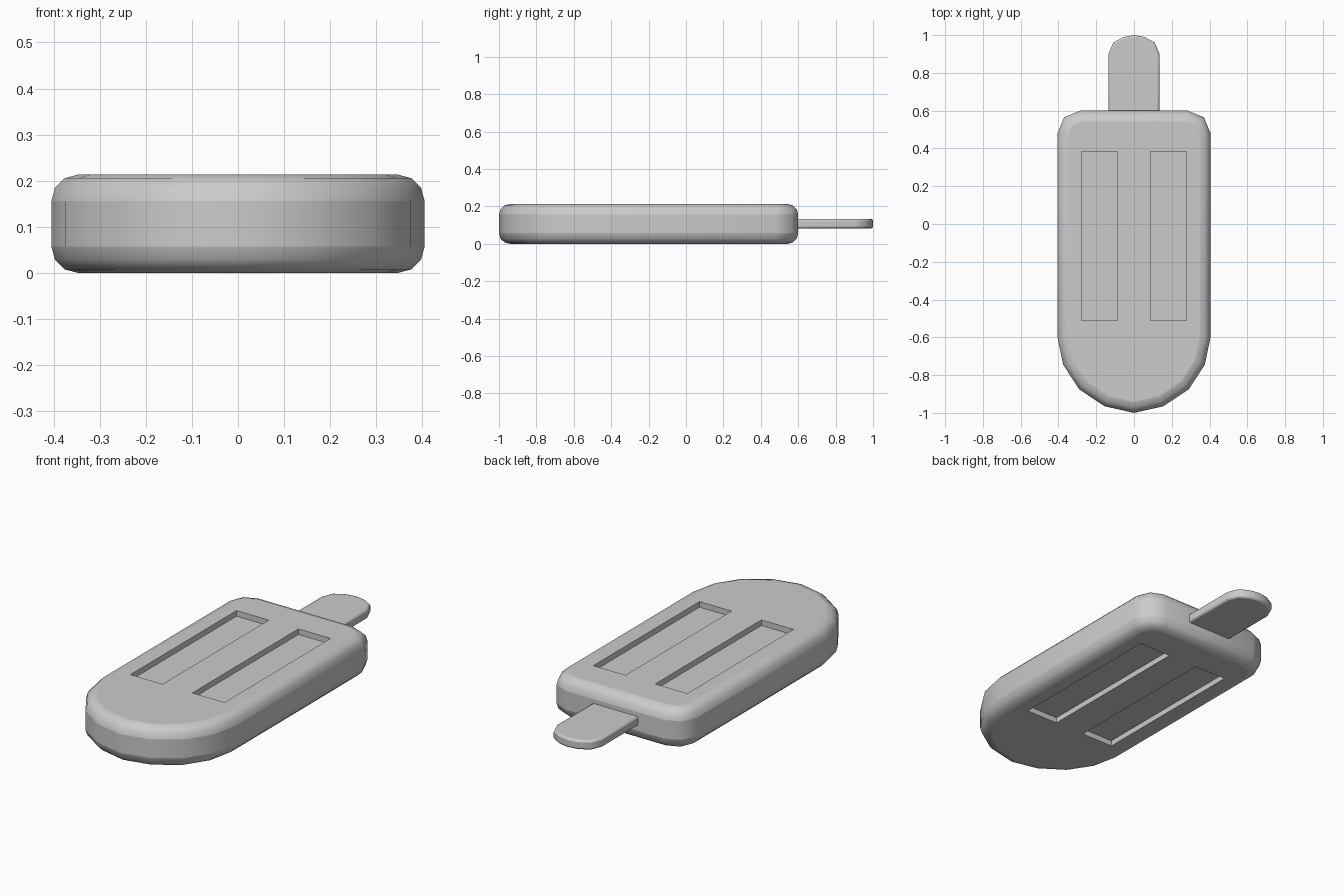
import bpy, bmesh

cube = bpy.data.objects.get("Cube")
if cube:
    bpy.data.objects.remove(cube, do_unlink=True)

grey = bpy.data.materials.new("plain grey")
grey.use_nodes = True
COLOUR = (0.6, 0.6, 0.6, 1)
grey.diffuse_color = COLOUR
grey.node_tree.nodes["Principled BSDF"].inputs["Base Color"].default_value = COLOUR


def slab(name, half, z0, z1):
    """Extrude an outline, mirrored across x, given from front to back on +x."""
    outline = half + [(-x, y) for x, y in reversed(half) if x > 0]
    bm = bmesh.new()
    face = bm.faces.new([bm.verts.new((x, y, z0)) for x, y in outline])
    top = bmesh.ops.extrude_face_region(bm, geom=[face])["geom"]
    for v in top:
        if isinstance(v, bmesh.types.BMVert):
            v.co.z = z1
    bmesh.ops.recalc_face_normals(bm, faces=bm.faces)
    mesh = bpy.data.meshes.new(name)
    bm.to_mesh(mesh)
    bm.free()
    mesh.materials.append(grey)
    obj = bpy.data.objects.new(name, mesh)
    bpy.context.collection.objects.link(obj)
    return obj


def round_rims(obj, width, segments):
    bevel = obj.modifiers.new("rounded rims", "BEVEL")
    bevel.width = width
    bevel.segments = segments
    bevel.limit_method = "ANGLE"
    bevel.angle_limit = 1.0


def smooth(obj):
    bpy.ops.object.select_all(action="DESELECT")
    obj.select_set(True)
    bpy.context.view_layer.objects.active = obj
    bpy.ops.object.shade_smooth_by_angle(angle=0.8)


# Ice bar: rounded front end, clipped back corners
THICK = 0.213
bar = slab("ice_bar", [(0, -1), (0.155, -0.965), (0.29, -0.875), (0.375, -0.745),
                       (0.405, -0.6), (0.405, 0.48), (0.37, 0.565), (0.285, 0.6)], 0, THICK)
round_rims(bar, 0.057, 3)

# Two long grooves pressed into the top and the underside
DEPTH = 0.03
for side, x in (("left", 0.183), ("right", -0.183)):
    for level, z in (("top", THICK), ("bottom", 0)):
        bpy.ops.mesh.primitive_cube_add(size=1, location=(x, -0.063, z))
        cutter = bpy.context.object
        cutter.name = f"{side}_{level}_groove_cutter"
        cutter.scale = (0.19, 0.896, DEPTH * 2)
        cutter.data.materials.append(grey)
        cutter.hide_render = True
        cutter.hide_set(True)
        cut = bar.modifiers.new("groove", "BOOLEAN")
        cut.operation = "DIFFERENCE"
        cut.object = cutter
        cut.solver = "EXACT"
smooth(bar)

# Flat stick with a rounded tip, its root buried in the bar
stick = slab("stick", [(0.135, 0.5), (0.135, 0.9), (0.11, 0.96), (0.055, 0.99), (0, 1)],
             0.083, 0.133)
round_rims(stick, 0.01, 2)
smooth(stick)
